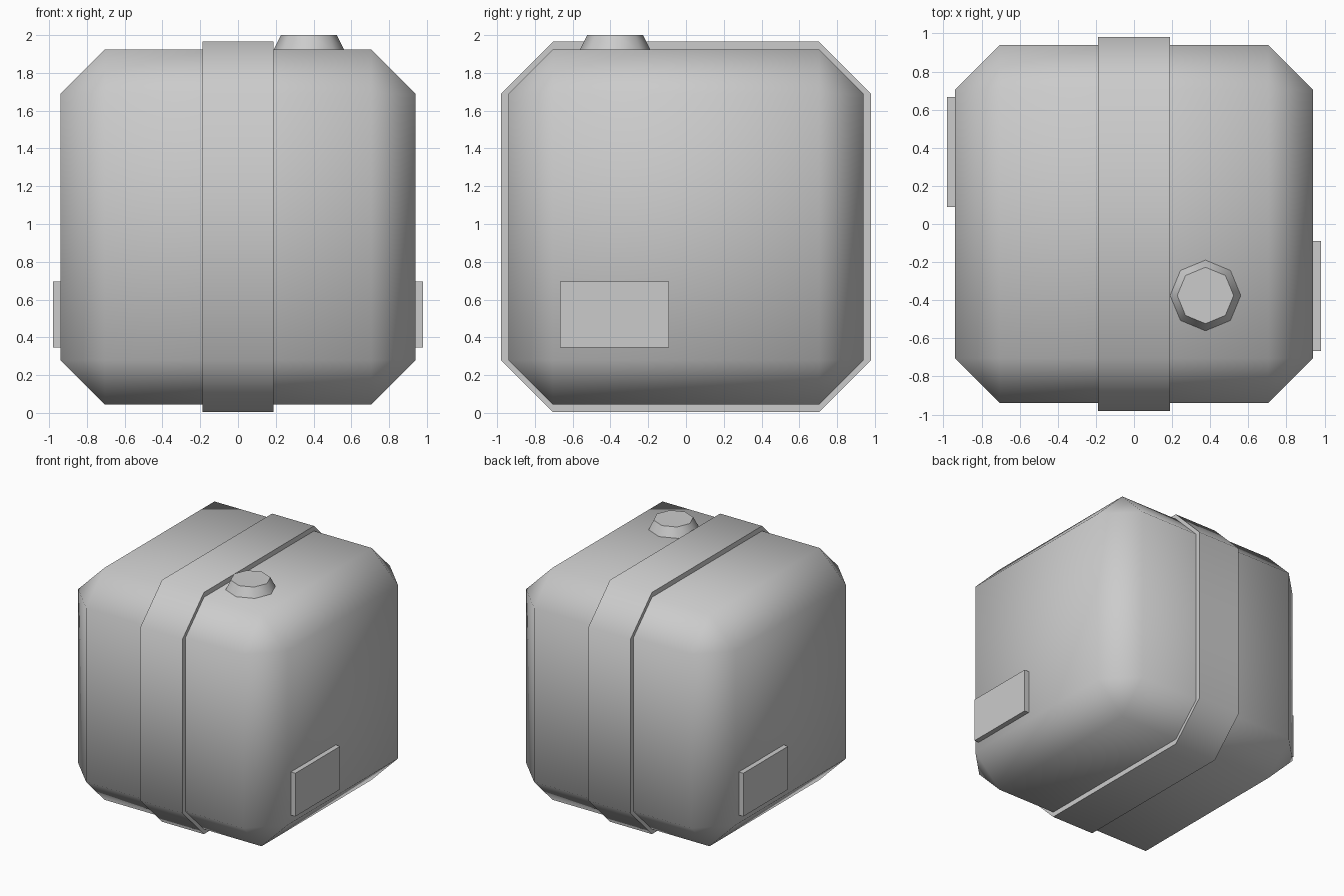
import bpy
import bmesh
from math import radians
from mathutils import Matrix, Vector

cube = bpy.data.objects.get("Cube")
if cube:
    bpy.data.objects.remove(cube, do_unlink=True)

grey = bpy.data.materials.new("plain_grey")
grey.use_nodes = True
grey.diffuse_color = (0.6, 0.6, 0.6, 1)
grey.node_tree.nodes["Principled BSDF"].inputs["Base Color"].default_value = (0.6, 0.6, 0.6, 1)

MID_Z = 0.985      # height of the tank's centre
HALF = 0.94        # half the tank's width
FLAT = 0.705       # half the width of each flat side between chamfers
BAND_HALF = 0.98


def finish(bm, name, smooth_angle=None):
    bmesh.ops.recalc_face_normals(bm, faces=bm.faces)
    mesh = bpy.data.meshes.new(name)
    bm.to_mesh(mesh)
    bm.free()
    obj = bpy.data.objects.new(name, mesh)
    bpy.context.collection.objects.link(obj)
    mesh.materials.append(grey)
    if smooth_angle:
        bpy.ops.object.select_all(action='DESELECT')
        obj.select_set(True)
        bpy.context.view_layer.objects.active = obj
        bpy.ops.object.shade_smooth_by_angle(angle=radians(smooth_angle))
    return obj


def box(bm, centre, size):
    matrix = Matrix.Translation(centre) @ Matrix.Diagonal((*size, 1))
    bmesh.ops.create_cube(bm, size=1, matrix=matrix)


# Tank body: cube with every edge chamfered
bm = bmesh.new()
box(bm, (0, 0, MID_Z), (2 * HALF,) * 3)
bmesh.ops.bevel(bm, geom=bm.edges[:], offset=HALF - FLAT, segments=1,
                affect='EDGES', offset_type='OFFSET')
finish(bm, "tank_body", 60)

# Raised band: eight-sided outline extruded across the middle
bm = bmesh.new()
outline = []
for sy, sz in ((1, 1), (-1, 1), (-1, -1), (1, -1)):
    corner = [(sy * BAND_HALF, sz * FLAT), (sy * FLAT, sz * BAND_HALF)]
    outline += corner if sy == sz else corner[::-1]
face = bm.faces.new([bm.verts.new((-0.188, y, MID_Z + z)) for y, z in outline])
extruded = bmesh.ops.extrude_face_region(bm, geom=[face])
moved = [v for v in extruded["geom"] if isinstance(v, bmesh.types.BMVert)]
bmesh.ops.translate(bm, verts=moved, vec=Vector((0.376, 0, 0)))
# Close the starting side if the extrusion removed it
bmesh.ops.holes_fill(bm, edges=[e for e in bm.edges if e.is_boundary], sides=0)
finish(bm, "centre_band", 60)

# Filler cap: tapered eight-sided plug on the top
bm = bmesh.new()
bmesh.ops.create_cone(bm, cap_ends=True, segments=8, radius1=0.188, radius2=0.148,
                      depth=0.08, matrix=Matrix.Translation((0.375, -0.375, 1.96)))
finish(bm, "filler_cap", 46)

# Side plates: one on each side, turned half a circle about the centre
for name, side in (("left_plate", 1), ("right_plate", -1)):
    bm = bmesh.new()
    box(bm, (side * 0.955, side * -0.378, 0.52), (0.05, 0.576, 0.35))
    finish(bm, name)
